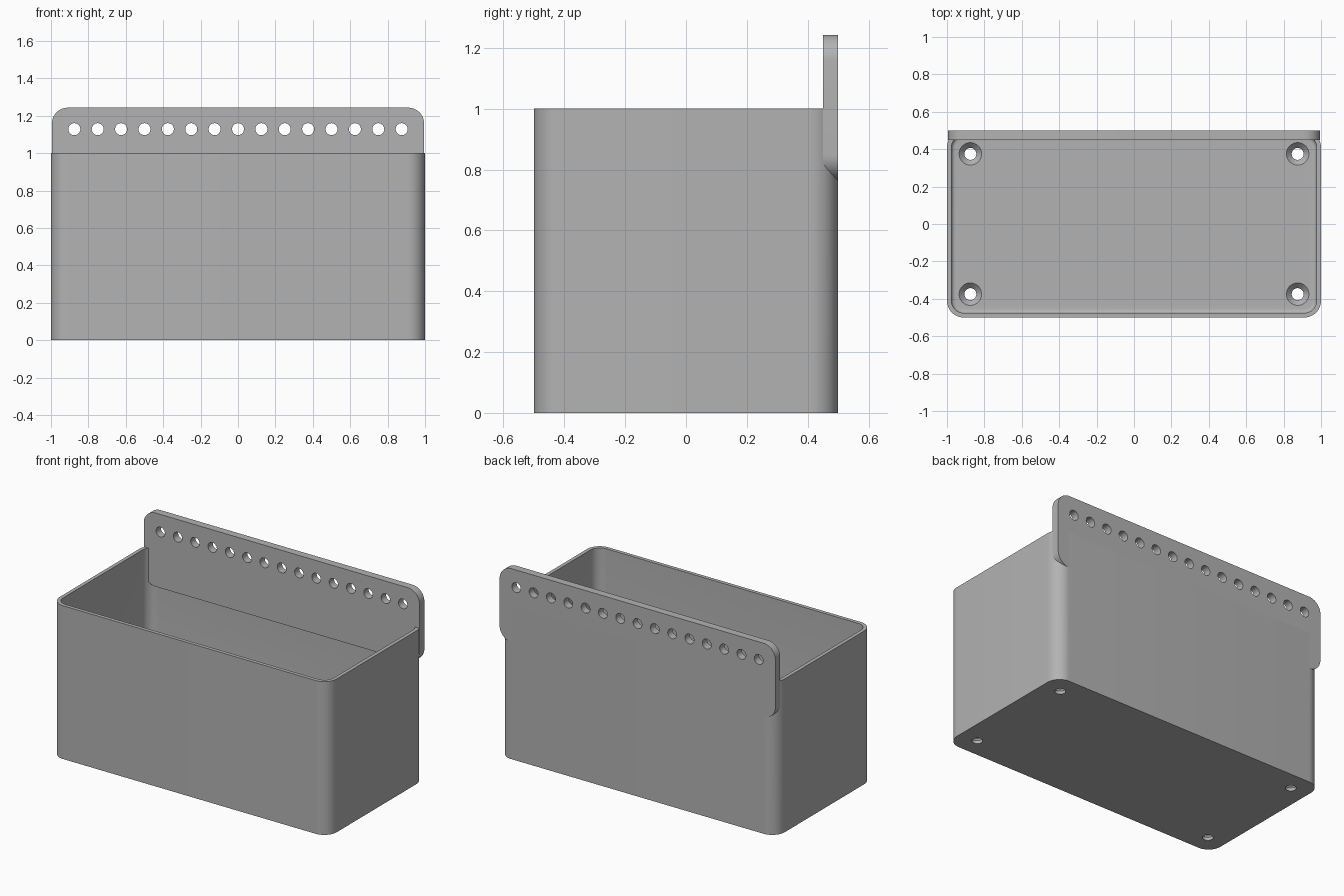
import bpy, bmesh, math
from mathutils import Matrix

cube = bpy.data.objects.get("Cube")
if cube:
    bpy.data.objects.remove(cube, do_unlink=True)

grey = bpy.data.materials.new("plain_grey")
grey.use_nodes = True
COLOUR = (0.45, 0.45, 0.45, 1)
grey.diffuse_color = COLOUR
grey.node_tree.nodes["Principled BSDF"].inputs["Base Color"].default_value = COLOUR


def make_object(name, bm):
    bmesh.ops.recalc_face_normals(bm, faces=bm.faces)
    mesh = bpy.data.meshes.new(name)
    bm.to_mesh(mesh)
    bm.free()
    mesh.materials.append(grey)
    obj = bpy.data.objects.new(name, mesh)
    bpy.context.collection.objects.link(obj)
    return obj


def rounded_slab(name, half_x, half_y, low, high, radius, fillet=0, segments=12):
    """Rounded rectangle in XY, extruded along Z, with an optional lower fillet."""
    bm = bmesh.new()
    ring = []
    for corner, (sx, sy) in enumerate([(1, 1), (-1, 1), (-1, -1), (1, -1)]):
        for i in range(segments + 1):
            a = math.pi / 2 * (corner + i / segments)
            ring.append(bm.verts.new((sx * (half_x - radius) + radius * math.cos(a),
                                      sy * (half_y - radius) + radius * math.sin(a), low)))
    base = bm.faces.new(ring)
    top = bmesh.ops.extrude_face_region(bm, geom=[base], use_keep_orig=True)["geom"]
    bmesh.ops.translate(bm, vec=(0, 0, high - low),
                        verts=[v for v in top if isinstance(v, bmesh.types.BMVert)])
    if fillet:
        rim = [e for e in bm.edges if all(abs(v.co.z - low) < 1e-6 for v in e.verts)]
        bmesh.ops.bevel(bm, geom=rim, offset=fillet, segments=5, profile=0.5, affect='EDGES')
    return make_object(name, bm)


def add_cone(bm, r_low, r_high, depth, matrix):
    bmesh.ops.create_cone(bm, cap_ends=True, segments=32, radius1=r_low,
                          radius2=r_high, depth=depth, matrix=matrix)


def combine(target, other, operation):
    mod = target.modifiers.new(operation.lower(), 'BOOLEAN')
    mod.operation, mod.solver, mod.object = operation, 'EXACT', other
    bpy.context.view_layer.objects.active = target
    bpy.ops.object.modifier_apply(modifier=mod.name)
    bpy.data.objects.remove(other, do_unlink=True)


WALL, FLOOR, PLATE = 0.024, 0.05, 0.05
HOLE = 0.032

# Open box with a filleted floor
box = rounded_slab("planter_box", 1, 0.5, 0, 1, 0.09)
cavity = rounded_slab("cavity_cutter", 1 - WALL, 0.5 - WALL, FLOOR, 1.2, 0.09 - WALL, fillet=0.02)
combine(box, cavity, 'DIFFERENCE')

# Countersunk drain holes in the floor corners
bm = bmesh.new()
for x in (-0.875, 0.875):
    for y in (-0.375, 0.375):
        add_cone(bm, HOLE, HOLE, 0.2, Matrix.Translation((x, y, 0)))
drains = make_object("drain_cutter", bm)
combine(box, drains, 'DIFFERENCE')
bm = bmesh.new()
for x in (-0.875, 0.875):
    for y in (-0.375, 0.375):
        add_cone(bm, HOLE - 0.005, 0.065, 0.04, Matrix.Translation((x, y, FLOOR - 0.015)))
sinks = make_object("countersink_cutter", bm)
combine(box, sinks, 'DIFFERENCE')

# Hanging plate along the back
plate = rounded_slab("hanging_plate", 0.995, 0.24, -PLATE / 2, PLATE / 2, 0.085)
plate.data.transform(Matrix.Translation((0, 0.5 - PLATE / 2, 1.003))
                     @ Matrix.Rotation(math.pi / 2, 4, 'X'))

# Row of hanging holes
bm = bmesh.new()
for i in range(15):
    add_cone(bm, HOLE, HOLE, 0.3, Matrix.Translation((0.125 * (i - 7), 0.475, 1.128))
             @ Matrix.Rotation(math.pi / 2, 4, 'X'))
holes = make_object("hanging_hole_cutter", bm)
combine(plate, holes, 'DIFFERENCE')
combine(box, plate, 'UNION')

# Smooth rounded corners, crisp edges
bpy.ops.object.select_all(action='DESELECT')
box.select_set(True)
bpy.context.view_layer.objects.active = box
bpy.ops.object.shade_smooth_by_angle(angle=math.radians(30))
